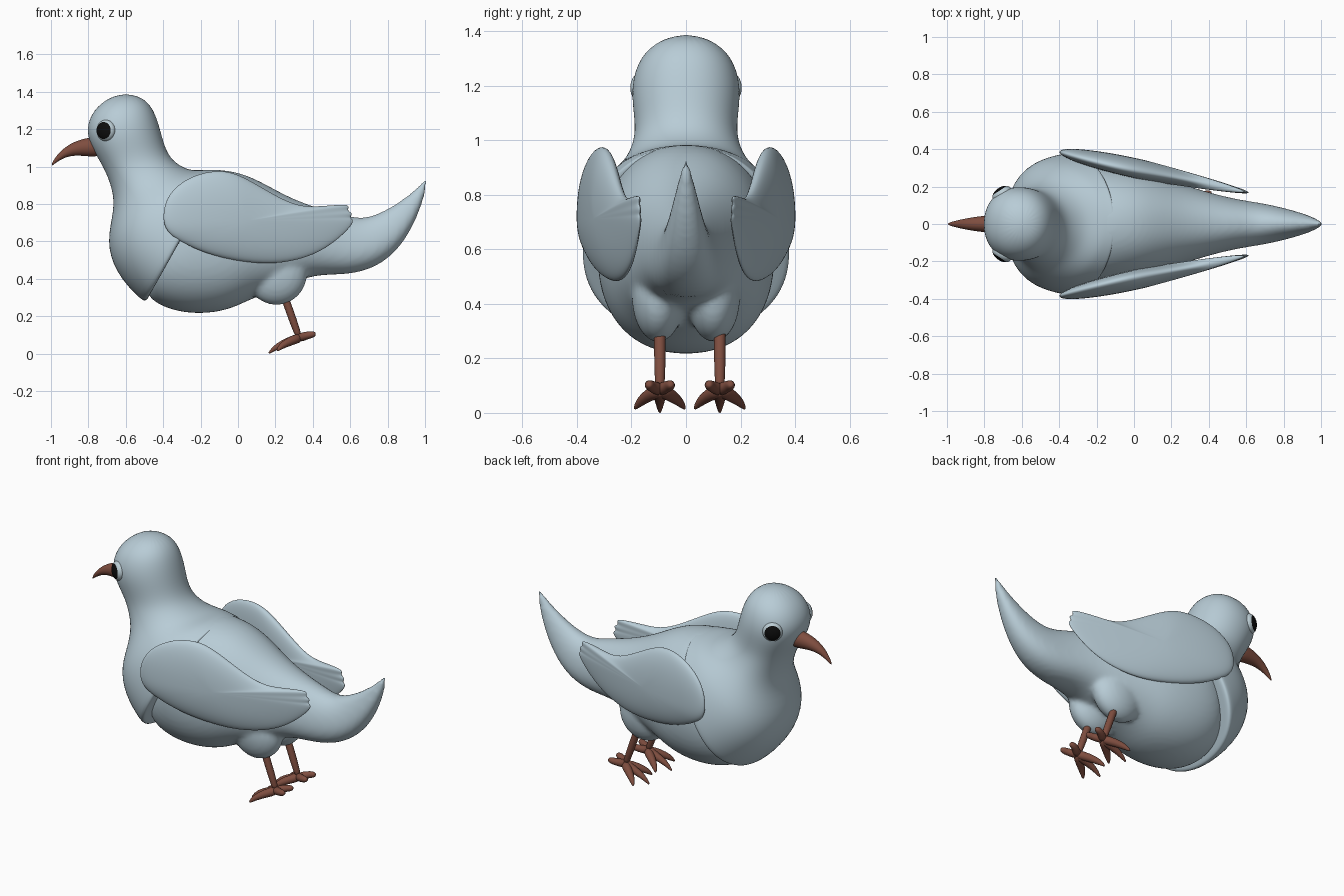
import bpy, bmesh, math
from mathutils import Vector, Matrix

old = bpy.data.objects.get("Cube")
if old:
    bpy.data.objects.remove(old, do_unlink=True)


def material(name, color):
    mat = bpy.data.materials.new(name)
    mat.use_nodes = True
    mat.diffuse_color = (*color, 1)
    node = next(n for n in mat.node_tree.nodes if n.type == 'BSDF_PRINCIPLED')
    node.inputs["Base Color"].default_value = (*color, 1)
    return mat


plumage = material("blue grey plumage", (.48, .605, .675))
horn = material("brown horn", (.21, .075, .05))
eye_pale = material("pale eye ring", (.5, .61, .66))
eye_black = material("black pupil", (.004, .004, .004))


def finish(bm, name, mats, levels=0):
    """Turn a bmesh into a smooth object with optional subdivision."""
    bmesh.ops.recalc_face_normals(bm, faces=bm.faces)
    mesh = bpy.data.meshes.new(name)
    bm.to_mesh(mesh)
    bm.free()
    for mat in mats:
        mesh.materials.append(mat)
    for poly in mesh.polygons:
        poly.use_smooth = True
    obj = bpy.data.objects.new(name, mesh)
    bpy.context.collection.objects.link(obj)
    if levels:
        sub = obj.modifiers.new("smooth", 'SUBSURF')
        sub.levels = sub.render_levels = levels
    return obj


def skin(bm, rings, start, end):
    """Bridge rings of points with quads; close the ends with fans."""
    rows = [[bm.verts.new(p) for p in ring] for ring in rings]
    n = len(rows[0])
    for a, b in zip(rows, rows[1:]):
        for i in range(n):
            j = (i + 1) % n
            bm.faces.new((a[i], a[j], b[j], b[i]))
    for row, tip in ((rows[0], start), (rows[-1], end)):
        pole = bm.verts.new(tip)
        for i in range(n):
            bm.faces.new((pole, row[i], row[(i + 1) % n]))


def loft(sections, start, end, power=1.0, taper=0.0, count=24):
    """Each section: lower/front point, upper/back point, half width.
    The taper widens the lower/front side, growing along the loft."""
    rings = []
    for k, (x1, z1, x2, z2, half) in enumerate(sections):
        p, q = Vector((x1, 0, z1)), Vector((x2, 0, z2))
        lean = taper * k / (len(sections) - 1)
        ring = []
        for i in range(count):
            a = math.tau * i / count
            c, s = math.cos(a), math.sin(a)
            c = math.copysign(abs(c) ** power, c)
            s = math.copysign(abs(s) ** power, s)
            side = Vector((0, half * s * (1 + lean * c), 0))
            ring.append((p + q) / 2 + (p - q) / 2 * c + side)
        rings.append(ring)
    bm = bmesh.new()
    skin(bm, rings, (start[0], 0, start[1]), (end[0], 0, end[1]))
    return bm


def tube(bm, points, radii, count=10):
    """Tapered round tube along a few points."""
    pts = [Vector(p) for p in points]
    rings = []
    for k, (p, r) in enumerate(zip(pts, radii)):
        d = pts[min(k + 1, len(pts) - 1)] - pts[max(k - 1, 0)]
        turn = d.to_track_quat('Z', 'Y')
        rings.append([p + turn @ Vector((r * math.cos(t), r * math.sin(t), 0))
                      for t in (math.tau * i / count for i in range(count))])
    skin(bm, rings, pts[0], pts[-1])


# Head, neck and breast shell
head = loft([
    (-.69, 1.37, -.51, 1.37, .095),
    (-.775, 1.305, -.45, 1.31, .172),
    (-.817, 1.2, -.415, 1.2, .204),
    (-.785, 1.1, -.39, 1.1, .193),
    (-.72, 1, -.35, 1.03, .185),
    (-.672, .88, -.275, .985, .22),
    (-.662, .77, -.22, .98, .27),
    (-.707, .6, -.17, .985, .325),
    (-.66, .43, -.14, .985, .36),
    (-.52, .28, -.115, .985, .382),
    (-.49, .275, -.1, .985, .378),
    (-.47, .32, -.11, .95, .33),
], (-.6, 1.39), (-.3, .64), power=.94, taper=.14)
finish(head, "head_and_breast", [plumage], 2)

# Body running into the upswept tail
body = loft([
    (-.5, .34, -.35, .85, .24),
    (-.46, .275, -.27, .95, .31),
    (-.34, .222, -.19, .988, .33),
    (-.19, .207, -.1, .988, .325),
    (-.04, .232, .02, .97, .305),
    (.07, .292, .14, .913, .27),
    (.24, .35, .27, .838, .215),
    (.4, .425, .42, .78, .165),
    (.58, .417, .54, .753, .128),
    (.74, .457, .65, .717, .108),
    (.87, .563, .755, .747, .078),
    (.962, .73, .865, .812, .048),
    (1.005, .87, .955, .883, .022),
], (-.45, .6), (1.015, .95), power=.9, taper=.22)
# Thighs blended into the belly
for side in (-1, 1):
    place = (Matrix.Translation((.205, side * .102, .425))
             @ Matrix.Diagonal((.17, .1, .167, 1)))
    bmesh.ops.create_uvsphere(body, u_segments=16, v_segments=10, radius=1,
                              matrix=place)
body = finish(body, "body_tail_and_thighs", [plumage], 2)
remesh = body.modifiers.new("merge", 'REMESH')
remesh.mode = 'VOXEL'
remesh.voxel_size = .014
remesh.use_smooth_shade = True
blend = body.modifiers.new("blend", 'SMOOTH')
blend.factor = .5
blend.iterations = 6

# Hooked beak
beak = loft([
    (-.74, 1.05, -.74, 1.16, .05),
    (-.8, 1.052, -.8, 1.158, .046),
    (-.87, 1.06, -.88, 1.135, .036),
    (-.93, 1.048, -.95, 1.087, .022),
    (-.98, 1.015, -.99, 1.03, .009),
], (-.72, 1.1), (-1, 1), count=12)
finish(beak, "beak", [horn], 2)

# Wing outline with notched feather tips, seen from the side
outline = [(-.41, .73), (-.385, .855), (-.26, .955), (-.09, .99), (.03, .95),
           (.2, .845), (.32, .79), (.42, .785), (.57, .8), (.605, .79),
           (.585, .765), (.625, .75), (.595, .725), (.635, .715), (.58, .645),
           (.45, .54), (.28, .485), (.1, .475), (-.15, .52), (-.32, .6),
           (-.39, .655)]
hub = Vector((.05, .71))


def wing(name, side):
    def place(p, out):
        cup = .2 * (p.y - hub.y) ** 2
        return Vector((p.x, side * (.3 - .215 * p.x + out - cup), p.y))

    rings = []
    for s in (-.35, -.65, -.87, -.97, 1, .97, .87, .65, .35):
        size, sign = abs(s), (-1 if s < 0 else 1)
        ring = []
        for point in outline:
            p = hub + (Vector(point) - hub) * size
            thick = (.055 * (1 - .8 * max(p.x, 0))
                     * (1 - size ** 2.5) ** .5)
            ring.append(place(p, sign * thick))
        rings.append(ring)
    bm = bmesh.new()
    skin(bm, rings, place(hub, -.055), place(hub, .055))
    finish(bm, name, [plumage], 2)


def eye(name, side):
    """Flattened ball whose outer cap is the pupil."""
    bm = bmesh.new()
    bmesh.ops.create_uvsphere(bm, u_segments=32, v_segments=24, radius=1)
    for f in bm.faces:
        f.material_index = int(f.calc_center_median().z > .58)
    obj = finish(bm, name, [eye_pale, eye_black])
    obj.location = (-.706, side * .161, 1.193)
    obj.scale = (.057, .057, .036)
    aim = Vector((-.55, side * .83, 0))
    obj.rotation_euler = aim.to_track_quat('Z', 'Y').to_euler()


def leg(name, y):
    bm = bmesh.new()
    tube(bm, [(.235, y, .34), (.265, y, .26), (.325, y, .09)],
         (.023, .022, .022))
    heel = (.33, y, .085)
    # Three front toes
    for spread, x, z in ((-.092, .21, .015), (0, .165, .002), (.092, .21, .015)):
        tube(bm, [heel, (.275, y + spread * .45, .065),
                  ((x + .25) / 2, y + spread * .8, .04), (x, y + spread, z)],
             (.029, .025, .018, .006))
    # Short back toes
    for spread in (-.04, .04):
        tube(bm, [heel, (.37, y + spread * .8, .098),
                  (.4, y + spread, .103), (.415, y + spread, .105)],
             (.028, .021, .02, .01))
    finish(bm, name, [horn], 1)


# Paired parts
for label, side in (("right", -1), ("left", 1)):
    wing(label + "_wing", side)
    leg(label + "_leg", side * .11 + .014)
    eye(label + "_eye", side)
